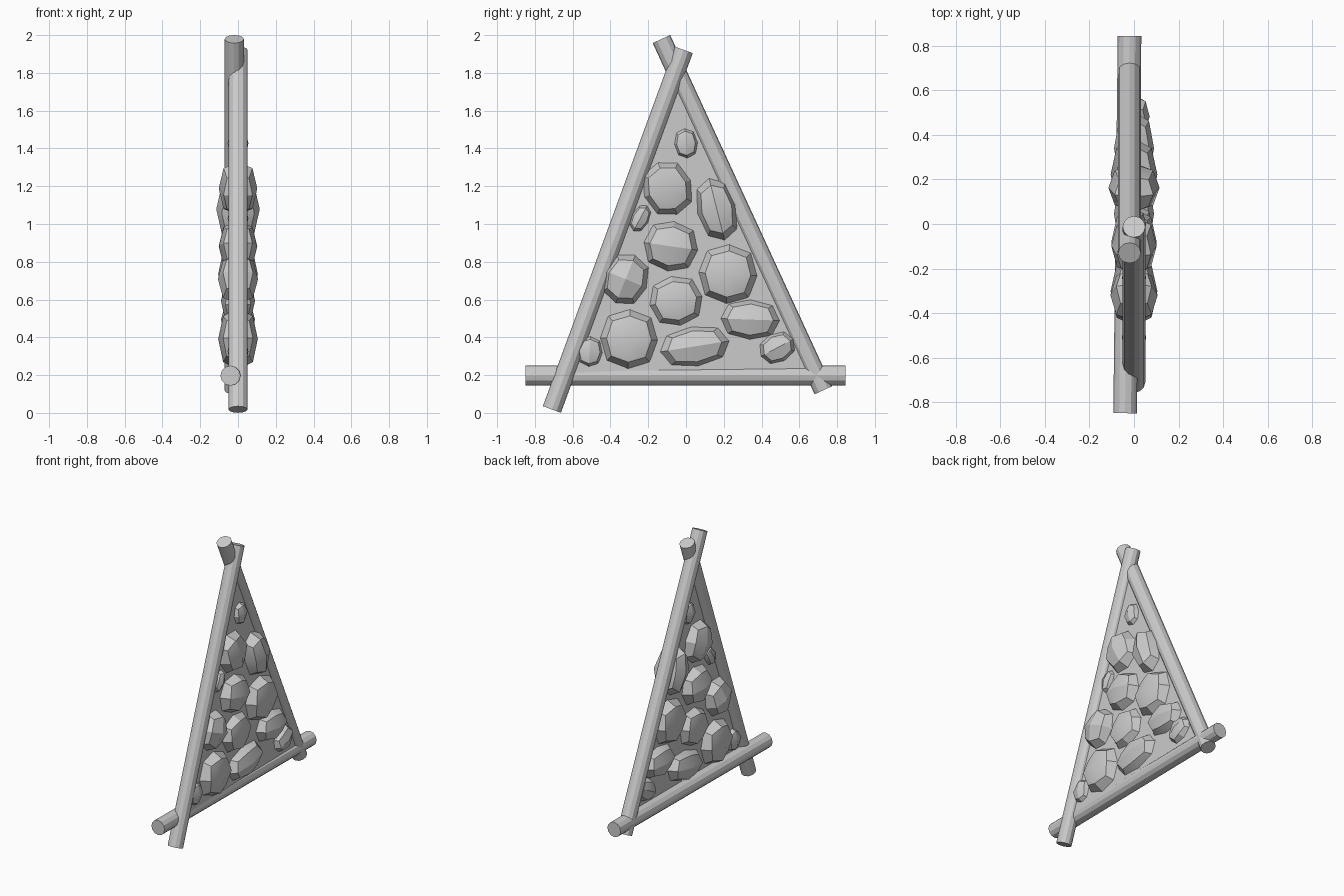
import bpy, bmesh, math
from mathutils import Vector, Matrix

if "Cube" in bpy.data.objects:
    bpy.data.objects.remove(bpy.data.objects["Cube"])


def add_object(name, bm):
    mesh = bpy.data.meshes.new(name)
    bm.to_mesh(mesh)
    bm.free()
    ob = bpy.data.objects.new(name, mesh)
    bpy.context.collection.objects.link(ob)
    return ob


def smooth(ob, degrees):
    bpy.ops.object.select_all(action='DESELECT')
    ob.select_set(True)
    bpy.context.view_layer.objects.active = ob
    bpy.ops.object.shade_smooth_by_angle(angle=math.radians(degrees))


def pole(name, a, b, radius):
    a, b = Vector(a), Vector(b)
    bm = bmesh.new()
    rot = (b - a).to_track_quat('Z', 'Y').to_matrix().to_4x4()
    bmesh.ops.create_cone(bm, cap_ends=True, segments=12, radius1=radius,
                          radius2=radius, depth=(b - a).length,
                          matrix=Matrix.Translation((a + b) / 2) @ rot)
    return add_object(name, bm)


def stone(name, y, z, hx, hy, hz, tilt):
    # Cube rounded once: face centres stay out, edges and corners pull in
    bm = bmesh.new()
    bmesh.ops.create_cube(bm, size=2)
    bmesh.ops.subdivide_edges(bm, edges=bm.edges[:], cuts=1, use_grid_fill=True)
    pull = {1: 1.0, 2: 0.75, 3: 0.57}
    for v in bm.verts:
        v.co *= pull[sum(abs(c) > 0.5 for c in v.co)]
    m = (Matrix.Translation((0, y, z))
         @ Matrix.Rotation(math.radians(tilt), 4, 'X')
         @ Matrix.Diagonal((hx, hy, hz, 1)))
    bmesh.ops.transform(bm, matrix=m, verts=bm.verts)
    smooth(add_object(name, bm), 29)


# Three crossed poles
pole("front_pole", (0, -0.71, 0.018), (0, -0.012, 1.922), 0.051)
pole("back_pole", (-0.02, 0.727, 0.12), (-0.02, -0.13, 1.979), 0.051)
pole("base_pole", (-0.04, -0.85, 0.197), (-0.02, 0.845, 0.197), 0.053)

# Thin triangular panel between the poles
bm = bmesh.new()
tri = [(-0.645, 0.197), (0.69, 0.197), (-0.045, 1.80)]
face = bm.faces.new([bm.verts.new((-0.012, y, z)) for y, z in tri])
ext = bmesh.ops.extrude_face_region(bm, geom=[face])
bmesh.ops.translate(bm, vec=(0.024, 0, 0),
                    verts=[g for g in ext["geom"] if isinstance(g, bmesh.types.BMVert)])
bmesh.ops.recalc_face_normals(bm, faces=bm.faces)
add_object("panel", bm)

# Stones set through the panel: y, z, half depth, half width, half height, tilt
stones = [
    (0.00, 1.427, 0.055, 0.066, 0.085, 5),
    (-0.098, 1.188, 0.102, 0.135, 0.152, 20),
    (0.163, 1.078, 0.115, 0.108, 0.175, 14),
    (-0.242, 1.03, 0.055, 0.05, 0.082, -28),
    (-0.08, 0.882, 0.102, 0.150, 0.138, -8),
    (0.222, 0.735, 0.105, 0.161, 0.163, -3),
    (-0.32, 0.708, 0.106, 0.125, 0.142, -22),
    (-0.053, 0.593, 0.09, 0.147, 0.138, 10),
    (0.34, 0.494, 0.09, 0.163, 0.110, -2),
    (-0.302, 0.391, 0.105, 0.158, 0.163, -2),
    (0.046, 0.352, 0.09, 0.193, 0.110, 9),
    (-0.51, 0.325, 0.055, 0.073, 0.086, -4),
    (0.483, 0.345, 0.07, 0.103, 0.083, 28),
]
for i, s in enumerate(stones, 1):
    stone(f"stone_{i}", *s)
